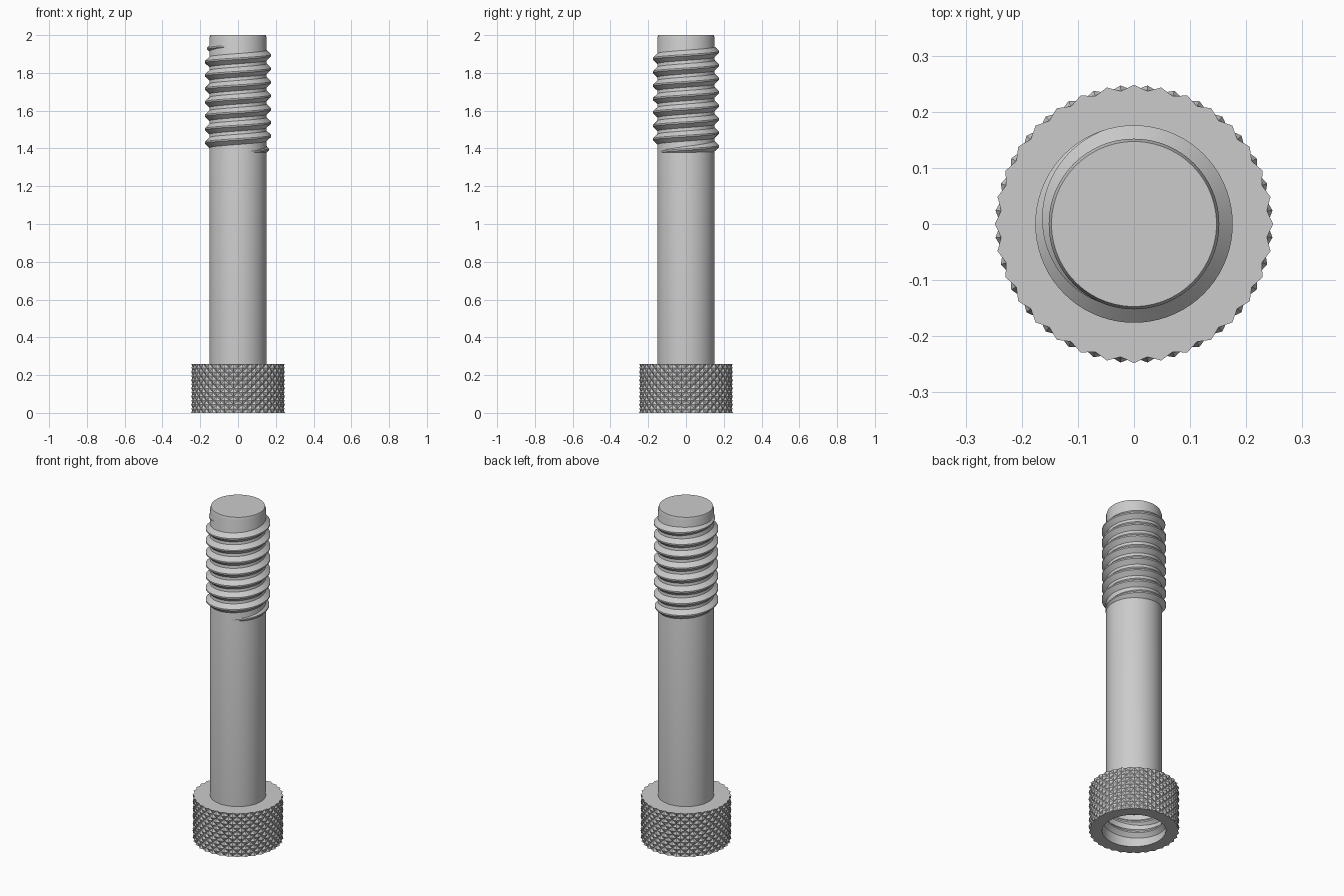
import bpy, bmesh, math

cube = bpy.data.objects.get("Cube")
if cube:
    bpy.data.objects.remove(cube, do_unlink=True)

steel = bpy.data.materials.new("grey_steel")
steel.use_nodes = True
GREY = (0.6, 0.6, 0.6, 1)
steel.diffuse_color = GREY
steel.node_tree.nodes["Principled BSDF"].inputs["Base Color"].default_value = GREY

HEAD_H = 0.26
SHAFT_R = 0.152
PITCH = 0.0712


def finish(bm, name):
    bmesh.ops.recalc_face_normals(bm, faces=bm.faces)
    mesh = bpy.data.meshes.new(name)
    bm.to_mesh(mesh)
    bm.free()
    mesh.materials.append(steel)
    obj = bpy.data.objects.new(name, mesh)
    bpy.context.collection.objects.link(obj)
    bpy.ops.object.select_all(action="DESELECT")
    obj.select_set(True)
    bpy.context.view_layer.objects.active = obj
    bpy.ops.object.shade_smooth_by_angle(angle=math.radians(25))
    return obj


def ring(bm, n, radius, z):
    """Ring of n vertices; radius may depend on the index."""
    verts = []
    for i in range(n):
        r = radius(i) if callable(radius) else radius
        a = math.tau * i / n
        verts.append(bm.verts.new((r * math.cos(a), r * math.sin(a), z)))
    return verts


def bridge(bm, low, high):
    n = len(low)
    for i in range(n):
        k = (i + 1) % n
        bm.faces.new((low[i], low[k], high[k], high[i]))


def lathe(bm, profile, n):
    """Turn (radius, height) pairs into joined rings."""
    rings = [ring(bm, n, r, z) for r, z in profile]
    for low, high in zip(rings, rings[1:]):
        bridge(bm, low, high)
    return rings


def knurled_head(teeth=32, rows=12, peak=0.248, root=0.238):
    """Diamond knurl of small pyramids around a socketed cylinder."""
    bm = bmesh.new()
    n = teeth * 2
    rings = [ring(bm, n, lambda i, j=j: root if (i + j) % 2 else peak,
                  HEAD_H * j / rows) for j in range(rows + 1)]
    for j in range(rows):
        for i in range(n):
            k = (i + 1) % n
            a, b, c, d = rings[j][i], rings[j][k], rings[j + 1][k], rings[j + 1][i]
            # split every cell along its two valley corners
            if (i + j) % 2:
                bm.faces.new((a, b, c))
                bm.faces.new((a, c, d))
            else:
                bm.faces.new((a, b, d))
                bm.faces.new((b, c, d))
    # top shoulder, then bottom rim with the blind socket
    bridge(bm, rings[-1], ring(bm, n, SHAFT_R - 0.01, HEAD_H))
    socket = lathe(bm, [(0.174, 0), (0.174, 0.2)], n)
    bridge(bm, rings[0], socket[0])
    bm.faces.new(socket[-1])
    return finish(bm, "knurled_head")


def shaft():
    bm = bmesh.new()
    rings = lathe(bm, [(SHAFT_R, HEAD_H - 0.01), (SHAFT_R, 1.985), (0.147, 2)], 96)
    for end in (rings[0], rings[-1]):
        bm.faces.new(end)
    return finish(bm, "shaft")


def thread(name, base_r, crest_r, z_start, turns, start_angle, half_w=0.031, steps=72):
    """Right-hand helical ridge that fades into the wall at both ends."""
    bm = bmesh.new()
    total = int(turns * steps)
    sink = base_r - math.copysign(0.004, crest_r - base_r)
    prev = None
    for s in range(total + 1):
        a = start_angle + math.tau * s / steps
        z = z_start + PITCH * s / steps
        fade = min(1, s / (steps * 0.45), (total - s) / (steps * 0.45))
        top = sink + (crest_r - sink) * fade
        w = 0.006 + (half_w - 0.006) * fade
        section = [(sink, -w), (top, -0.004), (top, 0.004), (sink, w)]
        cur = [bm.verts.new((r * math.cos(a), r * math.sin(a), z + h)) for r, h in section]
        if prev:
            for p in range(3):
                bm.faces.new((prev[p], cur[p], cur[p + 1], prev[p + 1]))
        prev = cur
    # an open ridge has no inside, so orient it by its crest faces
    obj = finish(bm, name)
    crest = obj.data.polygons[3 * (total // 2) + 1]
    outward = crest.normal.x * crest.center.x + crest.normal.y * crest.center.y > 0
    if outward != (crest_r > base_r):
        obj.data.flip_normals()
    return obj


knurled_head()
shaft()
thread("outer_thread", SHAFT_R, 0.176, 1.377, 8, -math.pi / 2)
thread("socket_thread", 0.174, 0.152, 0.035, 1.9, 0)
